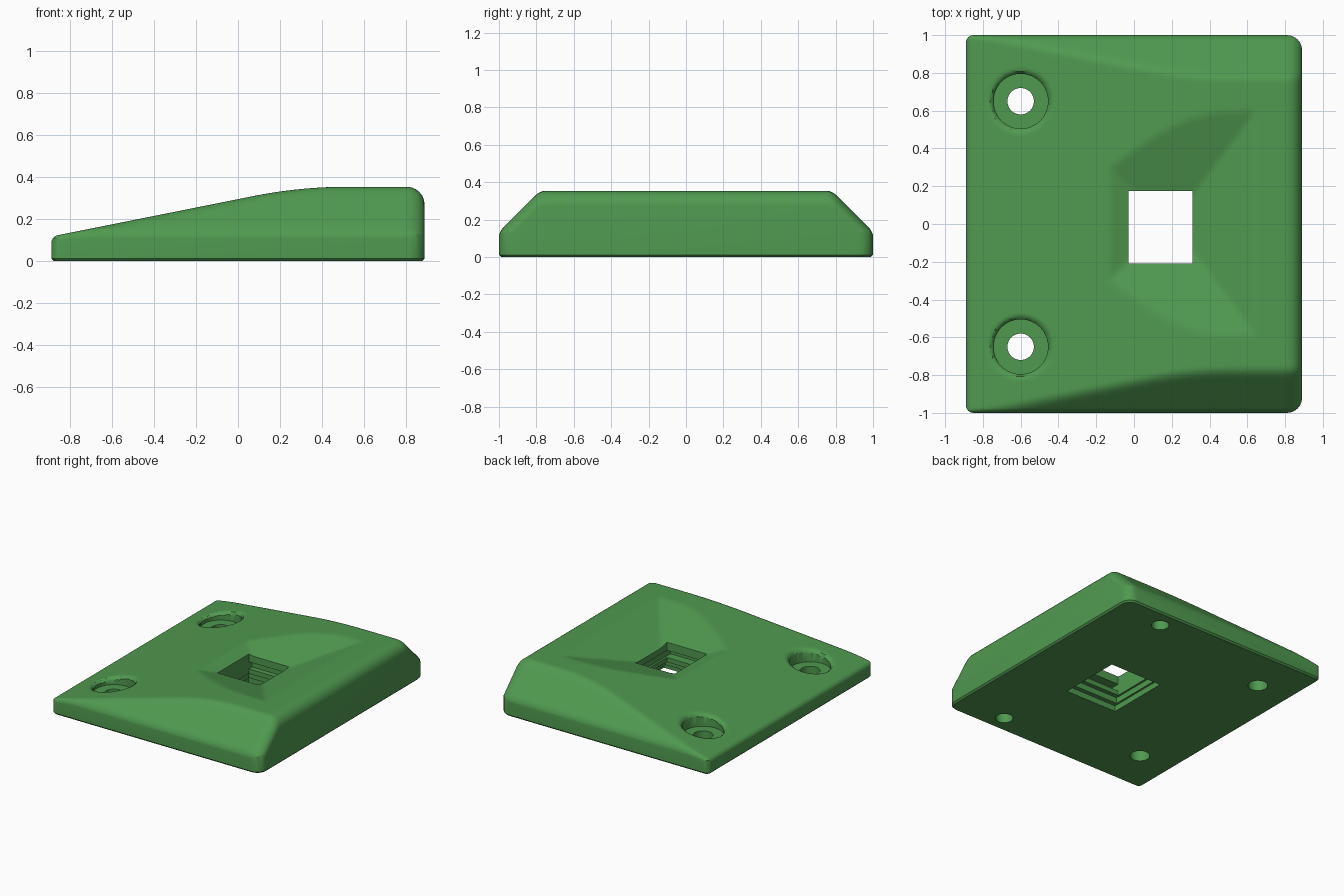
import bpy, bmesh, math
from mathutils import Matrix

if "Cube" in bpy.data.objects:
    bpy.data.objects.remove(bpy.data.objects["Cube"])

green = bpy.data.materials.new("green plastic")
green.diffuse_color = (0.08, 0.32, 0.08, 1)
green.use_nodes = True
green.node_tree.nodes["Principled BSDF"].inputs["Base Color"].default_value = green.diffuse_color


def make_object(name, bm):
    bmesh.ops.recalc_face_normals(bm, faces=bm.faces[:])
    mesh = bpy.data.meshes.new(name)
    bm.to_mesh(mesh)
    bm.free()
    mesh.materials.append(green)
    obj = bpy.data.objects.new(name, mesh)
    bpy.context.collection.objects.link(obj)
    return obj


def box(x0, x1, y0, y1, z0, z1):
    bm = bmesh.new()
    bmesh.ops.create_cube(bm, size=1)
    for v in bm.verts:
        v.co = ((x0 + x1) / 2 + v.co.x * (x1 - x0),
                (y0 + y1) / 2 + v.co.y * (y1 - y0),
                (z0 + z1) / 2 + v.co.z * (z1 - z0))
    return bm


def cylinder(x, y, r, z0, z1):
    bm = bmesh.new()
    bmesh.ops.create_cone(bm, cap_ends=True, segments=48, radius1=r, radius2=r,
                          depth=z1 - z0, matrix=Matrix.Translation((x, y, (z0 + z1) / 2)))
    return bm


def smin(a, b, k):
    h = max(k - abs(a - b), 0) / k
    return min(a, b) - h * h * k / 4


def fillet(d, r):
    # drop of a quarter-round edge at distance d from the wall
    d = max(d, 0)
    return r - math.sqrt(r * r - (r - d) ** 2) if d < r else 0


# Sculpted face: ramp, sloped sides, rounded edges, funnel and screw rims
HX, HY = 0.89, 1.0
SCREW_X, SCREW_Y = -0.6, 0.65


def top_height(x, y):
    z = smin(0.295 + 0.2 * x, 0.354, 0.045)
    z = smin(z, 0.135 + HY - abs(y), 0.03)
    z -= fillet(HX - x, 0.085) + fillet(HX + x, 0.03) + fillet(HY - abs(y), 0.025)
    ends = max((-0.03 - x) / 3.5, (x - 0.35) / 2.56)
    funnel = 0.24 - smin(-ends, -(abs(y) - 0.2) / 3.45, 0.008)
    z = smin(z, funnel, 0.008)
    return z - fillet(math.hypot(x - SCREW_X, abs(y) - SCREW_Y) - 0.145, 0.03)


def samples(half, r_low, r_high, n):
    steps = [1 - math.cos(math.radians(a)) for a in (0, 15, 30, 45, 60, 75)]
    a, b = -half + r_low, half - r_high
    return ([-half - 0.02] + [-half + r_low * s for s in steps]
            + [a + (b - a) * i / n for i in range(n + 1)]
            + [half - r_high * s for s in reversed(steps)] + [half + 0.02])


bm = bmesh.new()
xs, ys = samples(HX, 0.03, 0.085, 120), samples(HY, 0.025, 0.025, 140)
rows = [[bm.verts.new((x, y, top_height(x, y))) for y in ys] for x in xs]
for r0, r1 in zip(rows, rows[1:]):
    for j in range(len(ys) - 1):
        bm.faces.new((r0[j], r1[j], r1[j + 1], r0[j + 1]))
rim = [e for e in bm.edges if e.is_boundary]
skirt = bmesh.ops.extrude_edge_only(bm, edges=rim)["geom"]
for v in skirt:
    if isinstance(v, bmesh.types.BMVert):
        v.co.z = -0.05
bmesh.ops.holes_fill(bm, edges=[e for e in bm.edges if e.is_boundary], sides=0)
plate = make_object("wall_plate", bm)


def boolean(bm, operation="DIFFERENCE"):
    cutter = make_object("cutter", bm)
    cutter.hide_render = True
    mod = plate.modifiers.new("cut", "BOOLEAN")
    mod.operation, mod.solver, mod.object = operation, "EXACT", cutter
    bpy.context.view_layer.objects.active = plate
    bpy.ops.object.modifier_apply(modifier=mod.name)
    bpy.data.objects.remove(cutter)


# Outline with rounded corners and a fine bottom chamfer
outline = box(-HX, HX, -HY, HY, 0, 0.6)
for side, radius in ((1, 0.08), (-1, 0.04)):
    edges = [e for e in outline.edges
             if abs(e.verts[0].co.z - e.verts[1].co.z) > 0.1
             and all(abs(v.co.x - side * HX) < 0.001 for v in e.verts)]
    bmesh.ops.bevel(outline, geom=edges, offset=radius, segments=6,
                    profile=0.5, affect="EDGES")
bottom = [e for e in outline.edges if all(v.co.z < 0.001 for v in e.verts)]
bmesh.ops.bevel(outline, geom=bottom, offset=0.012, segments=1, affect="EDGES")
boolean(outline, "INTERSECT")

# Stepped socket through the plate
boolean(box(-0.03, 0.31, -0.21, 0.175, -0.1, 0.5))
boolean(box(-0.06, 0.385, -0.28, 0.215, -0.1, 0.045))
boolean(box(-0.045, 0.345, -0.245, 0.195, -0.1, 0.09))
boolean(box(-0.03, 0.325, -0.275, 0.215, 0.125, 0.18))

# Countersunk screw holes and blind holes underneath
for s in (-1, 1):
    boolean(cylinder(SCREW_X, s * SCREW_Y, 0.145, 0.1, 0.5))
    boolean(cylinder(SCREW_X, s * SCREW_Y, 0.07, -0.1, 0.3))
    boolean(cylinder(0.48, s * 0.86, 0.062, -0.1, 0.12))

bpy.ops.object.select_all(action="DESELECT")
plate.select_set(True)
bpy.context.view_layer.objects.active = plate
bpy.ops.object.shade_smooth_by_angle(angle=math.radians(32))
